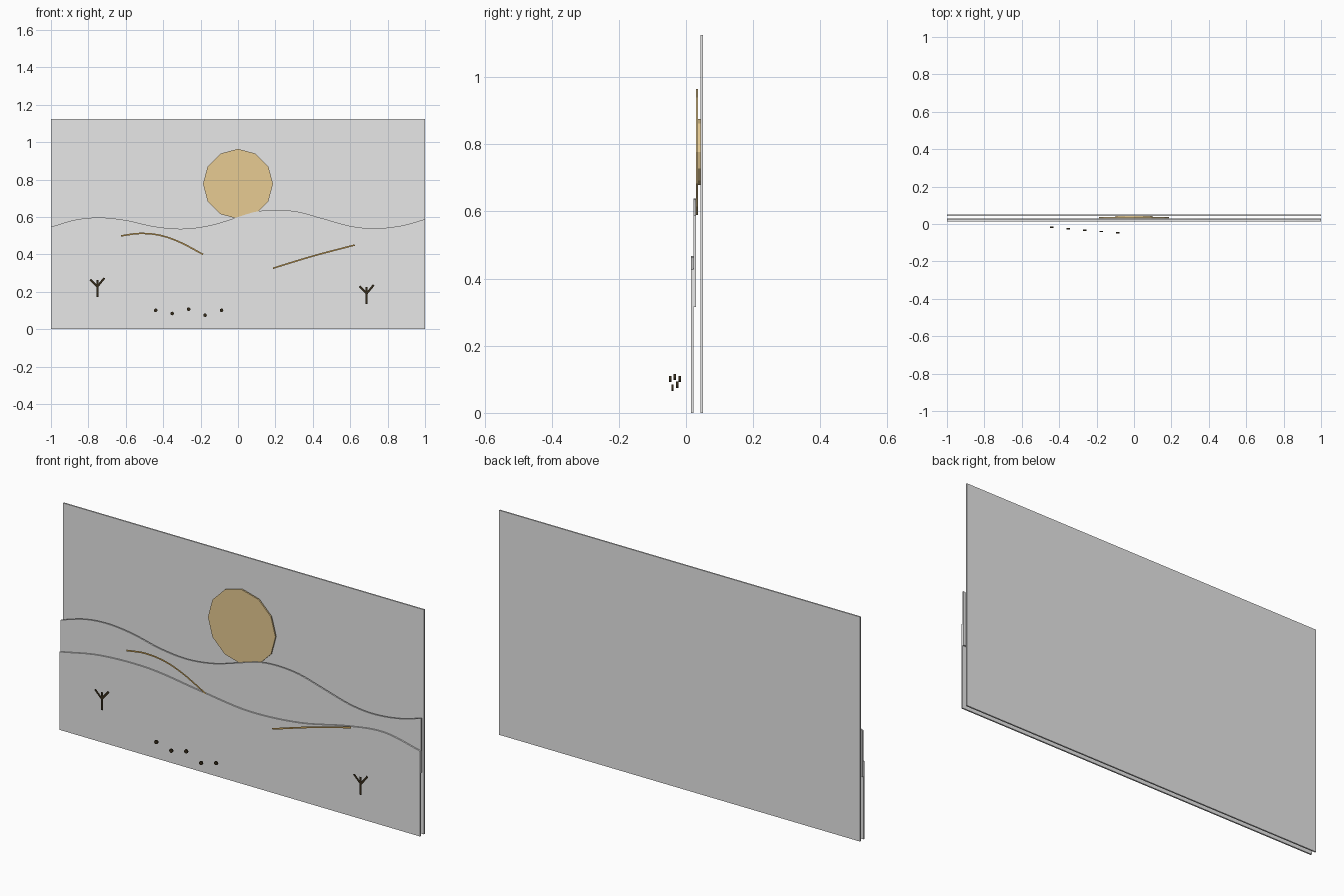
import bpy, bmesh, math
from mathutils import Vector

cube = bpy.data.objects.get("Cube")
if cube:
    bpy.data.objects.remove(cube, do_unlink=True)

LAYER = 0.0073      # thickness and spacing of the stacked layers
BACK = 0.0474       # centre of the rearmost layer


def depth(index):
    return BACK - LAYER * index


def material(name, rgb):
    mat = bpy.data.materials.new(name)
    mat.use_nodes = True
    mat.diffuse_color = (*rgb, 1)
    mat.node_tree.nodes["Principled BSDF"].inputs["Base Color"].default_value = (*rgb, 1)
    return mat


grey = material("pale grey", (0.8, 0.8, 0.8))
gold = material("soft gold", (0.8, 0.6, 0.29))
amber = material("amber brown", (0.55, 0.34, 0.09))
dark = material("dark bark", (0.035, 0.024, 0.01))


def finish(bm, name, mat):
    mesh = bpy.data.meshes.new(name)
    bm.to_mesh(mesh)
    bm.free()
    mesh.materials.append(mat)
    obj = bpy.data.objects.new(name, mesh)
    bpy.context.collection.objects.link(obj)
    return obj


def slab(name, outline, layer, mat):
    """Extrude an (x, z) outline to one layer's thickness."""
    bm = bmesh.new()
    y = depth(layer) - LAYER / 2
    face = bm.faces.new([bm.verts.new((x, y, z)) for x, z in outline])
    result = bmesh.ops.extrude_face_region(bm, geom=[face])
    moved = [v for v in result["geom"] if isinstance(v, bmesh.types.BMVert)]
    bmesh.ops.translate(bm, verts=moved, vec=(0, LAYER, 0))
    bmesh.ops.recalc_face_normals(bm, faces=bm.faces)
    return finish(bm, name, mat)


def smooth_path(points, steps=6):
    """Catmull-Rom curve through a few (x, z) points."""
    pts = [Vector(p) for p in points]
    pts = [2 * pts[0] - pts[1]] + pts + [2 * pts[-1] - pts[-2]]
    path = []
    for a, b, c, d in zip(pts, pts[1:], pts[2:], pts[3:]):
        for i in range(steps):
            t = i / steps
            path.append(0.5 * (2 * b + (c - a) * t + (2 * a - 5 * b + 4 * c - d) * t ** 2
                               + (3 * b - a - 3 * c + d) * t ** 3))
    return path + [pts[-2]]


def disc(x, z, radius, sides):
    turn = 2 * math.pi / sides
    return [(x + radius * math.sin(i * turn), z + radius * math.cos(i * turn))
            for i in range(sides)]


def hill(ridge, base):
    return [(-1, base)] + [tuple(p) for p in smooth_path(ridge)] + [(1, base)]


def ribbons(name, paths, width, layer, mat):
    """Flat strips that follow (x, z) paths and face the front."""
    bm = bmesh.new()
    y = depth(layer)
    for path in paths:
        path = [Vector(p) for p in path]
        rows = []
        for i, p in enumerate(path):
            along = (path[min(i + 1, len(path) - 1)] - path[max(i - 1, 0)]).normalized()
            side = Vector((-along.y, along.x)) * width / 2
            rows.append([bm.verts.new((q.x, y, q.y)) for q in (p - side, p + side)])
        for (a, b), (c, d) in zip(rows, rows[1:]):
            bm.faces.new((a, c, d, b))
    return finish(bm, name, mat)


# Backdrop and the two stacked discs of the sun
slab("sky_panel", [(-1, 0), (1, 0), (1, 1.125), (-1, 1.125)], 0, grey)
slab("sun_inner_disc", disc(0, 0.777, 0.098, 12), 1, gold)
slab("sun_disc", disc(0, 0.777, 0.187, 12), 2, gold)

# Rolling hills
far_ridge = [(-1, 0.547), (-0.87, 0.585), (-0.74, 0.597), (-0.6, 0.583), (-0.45, 0.55),
             (-0.3, 0.537), (-0.15, 0.555), (0, 0.6), (0.1, 0.629), (0.2, 0.638),
             (0.32, 0.628), (0.45, 0.593), (0.6, 0.552), (0.73, 0.539), (0.87, 0.553),
             (1, 0.588)]
near_ridge = [(-1, 0.39), (-0.77, 0.432), (-0.5, 0.438), (-0.22, 0.402), (0.05, 0.372),
              (0.33, 0.39), (0.6, 0.446), (0.8, 0.467), (1, 0.427)]
slab("far_hills", hill(far_ridge, 0.316), 3, grey)
slab("near_hills", hill(near_ridge, 0), 4, grey)

# Contour strokes on the hills
left_stroke = [(-0.626, 0.499), (-0.524, 0.512), (-0.417, 0.502), (-0.31, 0.465), (-0.187, 0.4)]
right_stroke = [(0.187, 0.326), (0.4, 0.391), (0.624, 0.45)]
ribbons("left_contour", [smooth_path(left_stroke)], 0.008, 5, amber)
ribbons("right_contour", [smooth_path(right_stroke)], 0.008, 6, amber)

# Bare forked trees
for name, x, z, layer in (("left_tree", -0.752, 0.172, 7), ("right_tree", 0.688, 0.135, 8)):
    fork = (x, z + 0.056)
    ribbons(name, [[(x, z), (x, z + 0.09)],
                   [fork, (x - 0.038, z + 0.094)],
                   [fork, (x + 0.038, z + 0.102)]], 0.011, layer, dark)

# Row of pebbles, each a layer nearer the front
pebbles = [(-0.44, 0.101), (-0.352, 0.084), (-0.264, 0.107), (-0.176, 0.075), (-0.088, 0.101)]
for i, (x, z) in enumerate(pebbles):
    slab(f"pebble_{i + 1}", disc(x, z, 0.0095, 12), 9 + i, dark)
